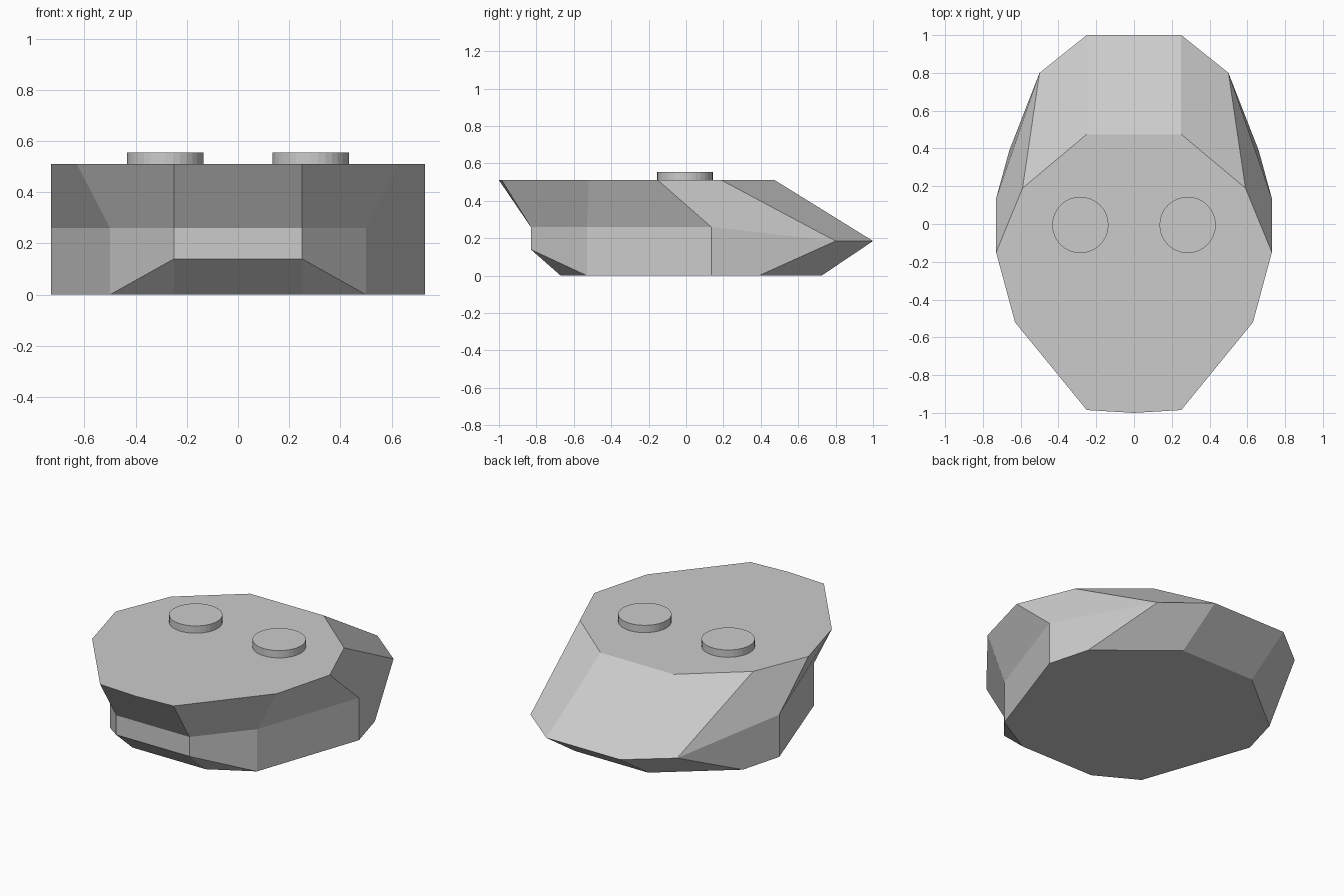
import bpy, bmesh

if "Cube" in bpy.data.objects:
    bpy.data.objects.remove(bpy.data.objects["Cube"])

# Right-hand half of each level, listed from front to back
TOP = [(.25, -.985, .51), (.63, -.52, .51), (.73, -.15, .51), (.59, .19, .51), (.25, .475, .51)]
WAIST = [(.25, -.83, .26), (.50, -.53, .26), (.73, .135, .26), (.50, .80, .185), (.25, 1.0, .185)]
LOWER = [(.25, -.83, .14), (.50, -.53, 0), (.73, .135, 0), (.66, .39, 0), (.25, .725, 0)]
BASE = [(.25, -.67, 0)] + LOWER[1:]


def full_ring(half, front_y):
    """Mirror a half level and add the front centre point."""
    left = [(-x, y, z) for x, y, z in reversed(half)]
    return [(0, front_y, half[0][2])] + half + left


def build_body():
    bm = bmesh.new()
    cache = {}

    def vert(co):
        if co not in cache:
            cache[co] = bm.verts.new(co)
        return cache[co]

    rings = [[vert(c) for c in full_ring(h, y)] for h, y in
             ((BASE, -.67), (LOWER, -.83), (WAIST, -.83), (TOP, -1.0))]
    n = len(rings[0])
    # side facets, merging where lower levels share points
    for low, high in zip(rings, rings[1:]):
        for i in range(n):
            j = (i + 1) % n
            corners = list(dict.fromkeys((low[i], low[j], high[j], high[i])))
            if len(corners) > 2:
                bm.faces.new(corners)
    # flat top and underside
    bm.faces.new(rings[-1])
    bm.faces.new(rings[0][::-1])
    bmesh.ops.recalc_face_normals(bm, faces=bm.faces)
    mesh = bpy.data.meshes.new("faceted_body")
    bm.to_mesh(mesh)
    bm.free()
    bpy.context.collection.objects.link(bpy.data.objects.new("faceted_body", mesh))


build_body()

# Two round studs on the top face
for name, side in (("left_stud", -1), ("right_stud", 1)):
    bpy.ops.mesh.primitive_cylinder_add(vertices=32, radius=.149, depth=.055,
                                        location=(side * .284, -.005, .5275))
    bpy.context.object.name = name
